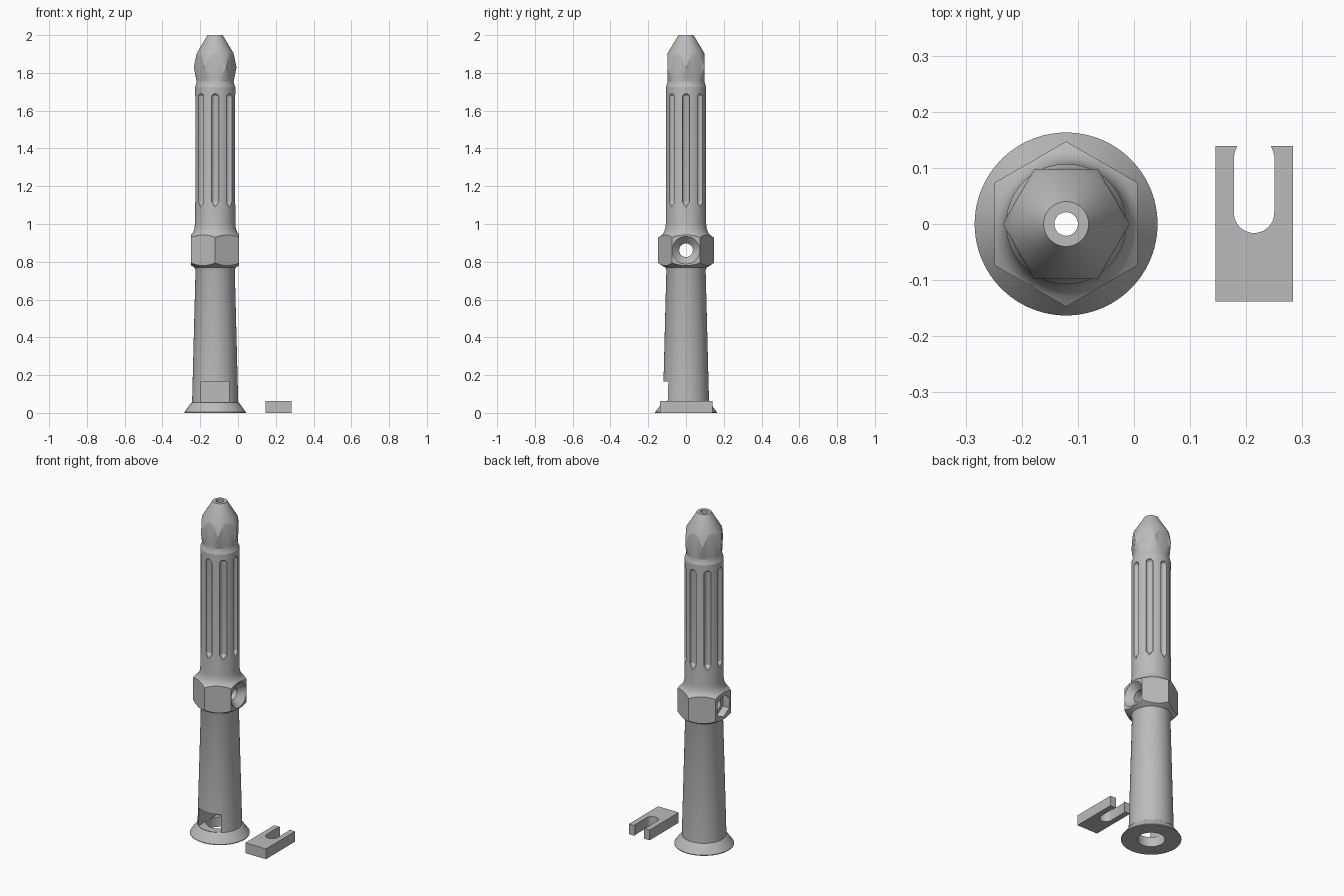
import bpy, bmesh, math
from mathutils import Matrix, Vector

if "Cube" in bpy.data.objects:
    bpy.data.objects.remove(bpy.data.objects["Cube"])

grey = bpy.data.materials.new("plain grey")
grey.use_nodes = True
grey.diffuse_color = (0.5, 0.5, 0.5, 1)
grey.node_tree.nodes["Principled BSDF"].inputs["Base Color"].default_value = (0.5, 0.5, 0.5, 1)

AXIS = Vector((-0.121, 0, 0))  # centre line of the tube
SEGMENTS = 96


def make_object(name, bm):
    bmesh.ops.recalc_face_normals(bm, faces=bm.faces)
    mesh = bpy.data.meshes.new(name)
    bm.to_mesh(mesh)
    bm.free()
    mesh.materials.append(grey)
    obj = bpy.data.objects.new(name, mesh)
    bpy.context.collection.objects.link(obj)
    return obj


def lathe(bm, profile_at, count=SEGMENTS, matrix=Matrix(), closed=False):
    """Spin a profile that may change with the angle; cap it unless it closes on itself."""
    columns = []
    for i in range(count):
        a = math.tau * i / count
        columns.append([bm.verts.new(matrix @ Vector((r * math.cos(a), r * math.sin(a), z)))
                        for r, z in profile_at(a)])
    n = len(columns[0])
    for i, col in enumerate(columns):
        nxt = columns[(i + 1) % count]
        for j in range(n if closed else n - 1):
            k = (j + 1) % n
            bm.faces.new((col[j], nxt[j], nxt[k], col[k]))
    if not closed:
        for j in (0, n - 1):
            bm.faces.new([c[j] for c in columns])


def hex_radius(angle, apothem, corner):
    """Distance to a hexagon's side along an angle, with one corner direction given."""
    off = (angle - corner) % (math.pi / 3) - math.pi / 6
    return apothem / math.cos(off)


def body_profile(a):
    nut = hex_radius(a, 0.1275, math.pi / 6)
    nut_drop = (nut - 0.1275) * 0.7
    knob = hex_radius(a, 0.098, 0)
    lens = (0.1132 - knob) / 0.0152
    outer = [(0.163, 0), (0.163, 0.004), (0.128, 0.052), (0.122, 0.056), (0.104, 0.755),
             (0.109, 0.77), (0.1275, 0.78), (nut, 0.78 + nut_drop), (nut, 0.942 - nut_drop),
             (0.1275, 0.942), (0.117, 0.955), (0.110, 0.975), (0.107, 1.0),
             (0.107, 1.70), (0.107, 1.725), (0.101, 1.74), (0.098, 1.755),
             (knob, 1.83 - 0.065 * lens), (knob, 1.83 + 0.07 * lens),
             (0.097, 1.905), (0.040, 2.0)]
    bore = [(0.021, 2.0), (0.021, 1.84), (0.05, 1.75), (0.05, 0.95), (0.075, 0.65), (0.075, 0)]
    return outer + bore


# Tube with flange, nut collar, faceted knob, tapered tip and central bore
bm = bmesh.new()
lathe(bm, body_profile, closed=True)
tube = make_object("tube_body", bm)

# Long grip grooves, round at the top and pointed at the bottom
bm = bmesh.new()
groove = [(0.001, 1.09), (0.02, 1.118)]
groove += [(0.02 * math.cos(t), 1.67 + 0.02 * math.sin(t)) for t in (0, 0.4, 0.8, 1.2, 1.52)]
for i in range(8):
    a = math.tau * i / 8
    place = Matrix.Translation((0.107 * math.cos(a), 0.107 * math.sin(a), 0))
    lathe(bm, lambda _: groove, 24, place)
grooves = make_object("groove_cutter", bm)

# Clip window at the front
bm = bmesh.new()
bmesh.ops.create_cube(bm, size=1, matrix=Matrix.Translation((0, -0.06, 0.1115))
                      @ Matrix.Diagonal((0.148, 0.28, 0.107, 1)))
window = make_object("window_cutter", bm)

# Cross hole with countersink on one side and hexagonal pocket on the other
to_x = Matrix.Translation((0, 0, 0.861)) @ Matrix.Rotation(math.pi / 2, 4, 'Y')
bm = bmesh.new()
lathe(bm, lambda _: [(0.036, -0.2), (0.036, 0.09), (0.073, 0.127), (0.073, 0.2)], 48, to_x)
cross_hole = make_object("cross_hole_cutter", bm)
bm = bmesh.new()
lathe(bm, lambda _: [(0.066, -0.2), (0.066, -0.085)], 6, to_x)
pocket = make_object("pocket_cutter", bm)

for cutter in (grooves, window, cross_hole, pocket):
    mod = tube.modifiers.new("cut", 'BOOLEAN')
    mod.operation = 'DIFFERENCE'
    mod.solver = 'EXACT'
    mod.object = cutter
    bpy.context.view_layer.objects.active = tube
    bpy.ops.object.modifier_apply(modifier=mod.name)
    bpy.data.objects.remove(cutter)
tube.location = AXIS

# Forked locking clip: half outline mirrored, then extruded
half = [(0.069, -0.138), (0.069, 0.139), (0.030, 0.139), (0.033, 0.132), (0.036, 0.122)]
half += [(0.036 * math.cos(t), 0.02 - 0.036 * math.sin(t))
         for t in (math.pi / 2 * i / 10 for i in range(10))]
outline = half + [(0, -0.016)] + [(-x, y) for x, y in reversed(half)]
bm = bmesh.new()
face = bm.faces.new([bm.verts.new((x, y, 0)) for x, y in outline])
top = bmesh.ops.extrude_face_region(bm, geom=[face])["geom"]
bmesh.ops.translate(bm, vec=(0, 0, 0.062), verts=[v for v in top if isinstance(v, bmesh.types.BMVert)])
clip = make_object("locking_clip", bm)
clip.location = (0.214, 0, 0)

# Smooth round surfaces, sharp edges kept
bpy.ops.object.select_all(action='DESELECT')
for obj in (tube, clip):
    obj.select_set(True)
bpy.context.view_layer.objects.active = tube
bpy.ops.object.shade_smooth_by_angle(angle=math.radians(20))
